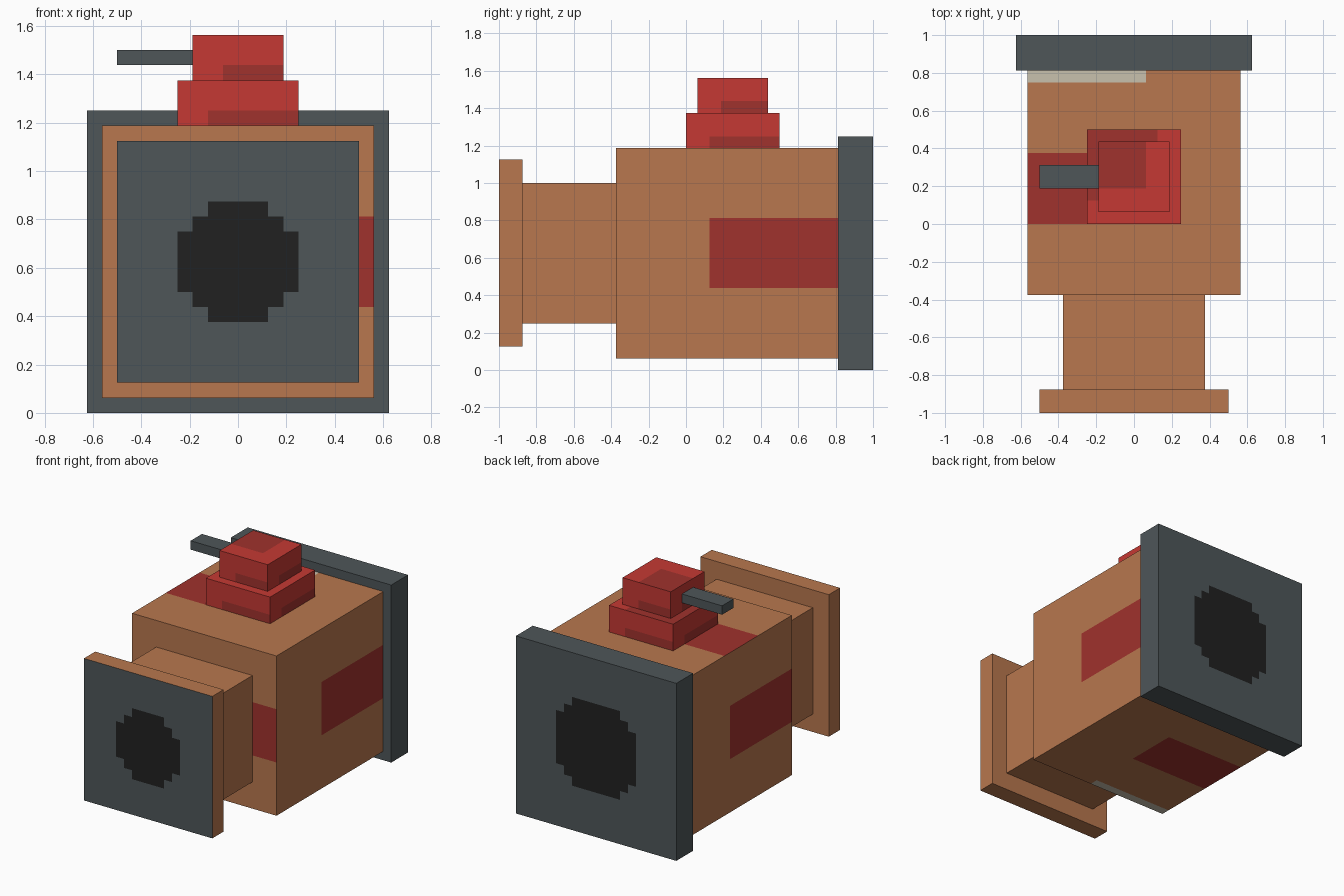
import bpy, bmesh
from mathutils import Vector

if "Cube" in bpy.data.objects:
    bpy.data.objects.remove(bpy.data.objects["Cube"], do_unlink=True)

U = 1 / 16  # grid unit: every part sits on a 1/16 lattice


def material(name, rgb):
    lin = [((c / 255 + 0.055) / 1.055) ** 2.4 for c in rgb] + [1.0]
    m = bpy.data.materials.new(name)
    m.diffuse_color = lin
    m.use_nodes = True
    m.node_tree.nodes["Principled BSDF"].inputs["Base Color"].default_value = lin
    return m


copper = material("copper", (184, 119, 78))
steel = material("dark steel", (78, 86, 89))
black = material("bore black", (33, 33, 33))
red = material("valve red", (197, 57, 51))
dark_red = material("dark red", (160, 50, 45))
pale = material("pale grey", (201, 193, 174))


def box(name, lo, hi, base, patches=()):
    """Box from lo to hi in grid units. Each patch is
    (axis, sign, u0, u1, v0, v1, material), cut into one side of the box."""
    lo, hi = Vector(lo) * U, Vector(hi) * U
    bm = bmesh.new()
    bmesh.ops.create_cube(bm, size=1)
    for v in bm.verts:
        v.co = [(lo[i] + hi[i]) / 2 + v.co[i] * (hi[i] - lo[i]) for i in range(3)]
    bm.normal_update()
    mats = [base]
    for axis, sign, u0, u1, v0, v1, mat in patches:
        if mat not in mats:
            mats.append(mat)
        iu, iv = [i for i in range(3) if i != axis]

        def side():
            return [f for f in bm.faces if f.normal[axis] * sign > 0.9]

        # cut only this side along the patch borders
        for i, c in ((iu, u0), (iu, u1), (iv, v0), (iv, v1)):
            if not lo[i] + 1e-4 < c * U < hi[i] - 1e-4:
                continue
            faces = side()
            geom = (faces + list({e for f in faces for e in f.edges})
                    + list({v for f in faces for v in f.verts}))
            co, no = Vector(), Vector()
            co[i], no[i] = c * U, 1
            bmesh.ops.bisect_plane(bm, geom=geom, plane_co=co, plane_no=no, dist=1e-5)
            bm.normal_update()
        for f in side():
            c = f.calc_center_median() / U
            if u0 < c[iu] < u1 and v0 < c[iv] < v1:
                f.material_index = mats.index(mat)
    me = bpy.data.meshes.new(name)
    bm.to_mesh(me)
    bm.free()
    for m in mats:
        me.materials.append(m)
    ob = bpy.data.objects.new(name, me)
    bpy.context.collection.objects.link(ob)
    return ob


def bore(sign, r):
    """Stepped round opening of radius r, centred on a front or back side."""
    return [(1, sign, -w, w, 10 - h, 10 + h, black)
            for w, h in ((r - 2, r), (r - 1, r - 1), (r, r - 2))]


def shaded(x, y0, y1, z, s, top):
    """Dark corner patches of a valve block: lower right of each wall, and top."""
    return [(1, -1, s - x, x, z, z + 1, dark_red),
            (1, 1, -x, x - s, z, z + 1, dark_red),
            (0, 1, y0 + s, y1, z, z + 1, dark_red),
            (0, -1, y0, y1 - s, z, z + 1, dark_red),
            (2, 1, -x, x - s, y0 + s, y1, dark_red)]


# pipe: back flange, main body, neck, front flange
box("back_flange", (-10, 13, 0), (10, 16, 20), steel, bore(1, 5))
box("main_body", (-9, -6, 1), (9, 13, 19), copper, [
    (0, 1, 2, 13, 7, 13, dark_red),
    (0, -1, -6, 5, 7, 13, dark_red),
    (1, -1, -1, 9, 7, 13, dark_red),
    (2, 1, -9, 1, 0, 6, dark_red),
    (2, 1, -9, 1, 12, 13, pale),
    (2, -1, -9, 1, 1, 7, dark_red),
    (2, -1, -9, 1, -6, -5, pale)])
box("neck", (-6, -14, 4), (6, -6, 16), copper)
box("front_flange", (-8, -16, 2), (8, -14, 18), copper,
    [(1, -1, -8, 8, 2, 18, steel)] + bore(-1, 4))

# valve on top with its lever
box("valve_base", (-4, 0, 19), (4, 8, 22), red, shaded(4, 0, 8, 19, 2, 22))
box("valve_cap", (-3, 1, 22), (3, 7, 25), red, shaded(3, 1, 7, 22, 2, 25))
box("lever", (-8, 3, 23), (-3, 5, 24), steel)
